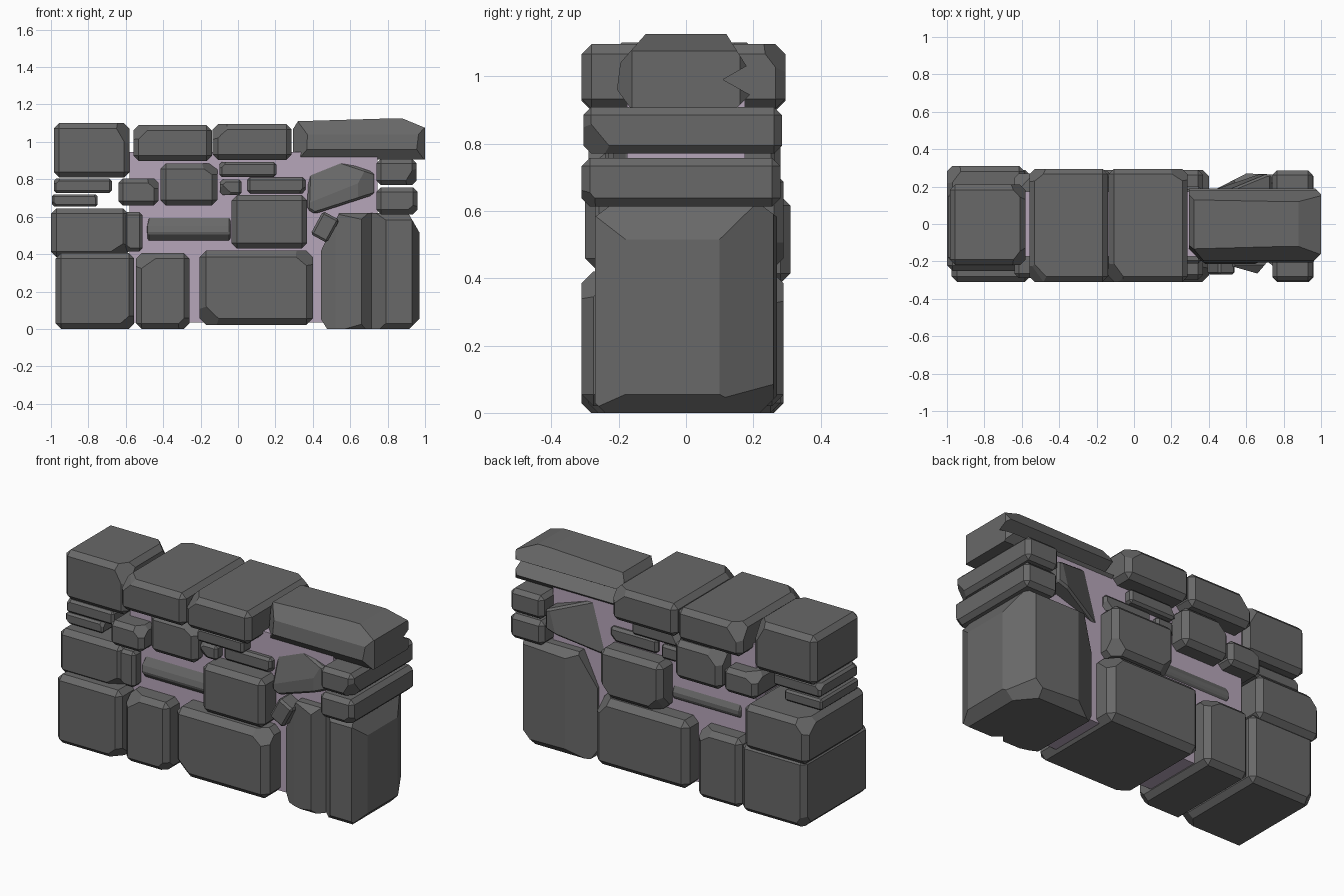
import bpy, bmesh, random
from mathutils import Vector

if "Cube" in bpy.data.objects:
    bpy.data.objects.remove(bpy.data.objects["Cube"])

random.seed(4)


def material(name, rgb):
    m = bpy.data.materials.new(name)
    m.diffuse_color = (*rgb, 1)
    m.use_nodes = True
    m.node_tree.nodes["Principled BSDF"].inputs["Base Color"].default_value = m.diffuse_color
    return m


STONE = material("dark grey stone", (0.14, 0.14, 0.14))
MORTAR = material("mauve mortar", (0.47, 0.38, 0.49))


def cut(bm, co, no):
    """Slice away everything on the normal side of a plane and cap it."""
    bmesh.ops.bisect_plane(bm, geom=bm.verts[:] + bm.edges[:] + bm.faces[:],
                           plane_co=Vector(co), plane_no=Vector(no).normalized(), clear_outer=True)
    edges = [e for e in bm.edges if e.is_boundary]
    if edges:
        bmesh.ops.holes_fill(bm, edges=edges, sides=0)


def prism(name, profile, lo, hi, axis="y", bevel=0.04, cuts=(), chips=0, mat=STONE):
    """Extrude a profile along an axis, cut facets, chamfer edges, chip corners."""
    place = {"x": lambda a, b, t: (t, a, b), "y": lambda a, b, t: (a, t, b),
             "z": lambda a, b, t: (a, b, t)}[axis]
    bm = bmesh.new()
    ends = [[bm.verts.new(place(a, b, t)) for a, b in profile] for t in (lo, hi)]
    n = len(profile)
    bm.faces.new(ends[0])
    bm.faces.new(ends[1][::-1])
    for i in range(n):
        j = (i + 1) % n
        bm.faces.new((ends[0][i], ends[1][i], ends[1][j], ends[0][j]))
    bmesh.ops.recalc_face_normals(bm, faces=bm.faces[:])
    for co, no in cuts:
        cut(bm, co, no)
    if bevel:
        sharp = [e for e in bm.edges if len(e.link_faces) == 2 and e.calc_face_angle() > 0.6]
        bmesh.ops.bevel(bm, geom=sharp, offset=bevel, segments=1, affect="EDGES", clamp_overlap=True)
    if chips:
        pts = [v.co for v in bm.verts]
        mn = Vector([min(p[k] for p in pts) for k in range(3)])
        mx = Vector([max(p[k] for p in pts) for k in range(3)])
        for _ in range(chips):
            s = [random.choice((-1, 1)) for _ in range(3)]
            corner = Vector([mx[k] if s[k] > 0 else mn[k] for k in range(3)])
            no = Vector([s[k] * random.uniform(0.5, 1) for k in range(3)]).normalized()
            cut(bm, corner - no * bevel * random.uniform(1.6, 2.2), no)
    bmesh.ops.recalc_face_normals(bm, faces=bm.faces[:])
    mesh = bpy.data.meshes.new(name)
    bm.to_mesh(mesh)
    bm.free()
    mesh.materials.append(mat)
    ob = bpy.data.objects.new(name, mesh)
    bpy.context.collection.objects.link(ob)
    return ob


def block(name, x0, x1, z0, z1, y0=-0.29, y1=0.285, bevel=None, chips=2, mat=STONE):
    if bevel is None:
        bevel = min(0.029, 0.17 * min(x1 - x0, z1 - z0))
    return prism(name, [(x0, z0), (x1, z0), (x1, z1), (x0, z1)], y0, y1, "y", bevel, (), chips, mat)


# Mortar core behind the stones
block("mortar_core", -0.58, 0.745, 0.035, 0.945, -0.175, 0.175, bevel=0, chips=0, mat=MORTAR)

# Bottom course
block("base_stone_left", -0.975, -0.555, 0.0, 0.405, -0.31, 0.29)
block("base_stone_narrow", -0.545, -0.26, 0.0, 0.405, -0.29, 0.28, chips=3)
block("base_stone_wide", -0.205, 0.40, 0.02, 0.42, -0.31, 0.29, bevel=0.035, chips=3)

# Tall end stone, plan outline with a groove down the front
prism("tall_end_stone",
      [(0.445, -0.19), (0.52, -0.225), (0.66, -0.265), (0.715, -0.20), (0.79, -0.27), (0.93, -0.27),
       (0.97, -0.18), (0.97, 0.10), (0.88, 0.26), (0.60, 0.27), (0.445, 0.19)],
      0.0, 0.62, "z", 0.0,
      cuts=[((0.445, 0, 0.42), (-0.9, 0, 0.43)), ((0.91, 0, 0.62), (0.87, 0, 0.5)),
            ((0.8, 0.22, 0.62), (0, 0.6, 0.8)), ((0.8, -0.22, 0.62), (0, -0.6, 0.8)),
            ((0.445, 0, 0.05), (-0.8, 0, -0.5)), ((0.97, 0, 0.055), (0.7, 0, -0.7)),
            ((0.8, 0.27, 0.05), (0, 0.7, -0.7)), ((0.8, -0.27, 0.03), (0, -0.7, -0.7)),
            ((0.93, 0.17, 0.06), (0.6, 0.5, -0.6))])

# Second course
block("second_stone_left", -1.0, -0.585, 0.385, 0.645, -0.25, 0.31)
block("second_stone_sliver", -0.61, -0.51, 0.415, 0.625, -0.24, 0.12)
prism("second_stone_wedge",
      [(-0.12, 0.415), (0.10, 0.415), (0.19, 0.50), (0.19, 0.53), (0.13, 0.655),
       (-0.14, 0.655), (-0.20, 0.55), (-0.21, 0.51)],
      -0.485, -0.04, "x", 0.008, cuts=[((-0.485, 0, 0.55), (-1, 0, 0.2)), ((-0.04, 0, 0.45), (0.6, 0, -0.8))])
block("second_stone_right", -0.035, 0.37, 0.43, 0.715, -0.30, 0.29, chips=3)

# Small tilted filler stone
filler = block("tilted_filler_stone", -0.05, 0.05, -0.07, 0.07, -0.27, -0.12, bevel=0.012, chips=0)
filler.location = (0.465, 0, 0.545)
filler.rotation_euler = (0, 0.5, 0)

# Thin and small stones of the third course
for name, x0, x1, z0, z1, y0, y1 in (
        ("thin_stone_left_low", -0.995, -0.75, 0.655, 0.72, -0.19, 0.16),
        ("thin_stone_left_high", -0.985, -0.675, 0.727, 0.805, -0.20, 0.16),
        ("small_stone_left", -0.64, -0.425, 0.66, 0.805, -0.29, 0.27),
        ("small_stone_centre", -0.415, -0.11, 0.66, 0.885, -0.24, 0.28),
        ("thin_stone_centre", -0.10, 0.205, 0.812, 0.892, -0.25, 0.22),
        ("pebble_stone", -0.095, 0.02, 0.715, 0.80, -0.23, 0.21),
        ("thin_stone_right", 0.05, 0.36, 0.725, 0.81, -0.21, 0.20)):
    block(name, x0, x1, z0, z1, y0, y1)

# Tapered stone under the long capstone
prism("tapered_stone",
      [(0.37, 0.64), (0.41, 0.615), (0.735, 0.72), (0.735, 0.835), (0.48, 0.92), (0.38, 0.925)],
      -0.215, 0.265, "y", 0.012,
      cuts=[((0.4, -0.21, 0.7), (-0.1, -0.9, 0.25)), ((0.68, 0.26, 0.8), (-0.35, 0.93, 0.1)),
            ((0.7, -0.19, 0.75), (0.35, -0.8, 0))])

# Right end stack
block("end_stone_lower", 0.74, 0.96, 0.613, 0.757, -0.31, 0.28, chips=1)
block("end_stone_upper", 0.74, 0.955, 0.77, 0.908, -0.305, 0.285, chips=1)

# Capstones; the long one has a groove down its back
block("cap_stone_left", -0.985, -0.58, 0.81, 1.10, -0.22, 0.21)
block("cap_stone_second", -0.56, -0.14, 0.897, 1.09, -0.31, 0.295, chips=3)
block("cap_stone_third", -0.135, 0.287, 0.903, 1.095, -0.31, 0.295, chips=3)
prism("cap_stone_long",
      [(-0.165, 0.905), (0.15, 0.905), (0.19, 0.945), (0.11, 0.99), (0.18, 1.03), (0.12, 1.125),
       (-0.12, 1.125), (-0.195, 1.04), (-0.205, 0.96)],
      0.295, 1.0, "x", 0.0,
      cuts=[((0.30, 0, 1.11), (-0.03, 0, 1)), ((0.88, 0, 1.125), (0.38, 0, 0.92)),
            ((1.0, -0.16, 1.0), (0.7, -0.7, 0)), ((1.0, 0.16, 1.0), (0.7, 0.7, 0)),
            ((0.295, 0, 1.07), (-0.8, 0, 0.5)), ((0.31, -0.14, 1.0), (-0.7, -0.7, 0.1))])
